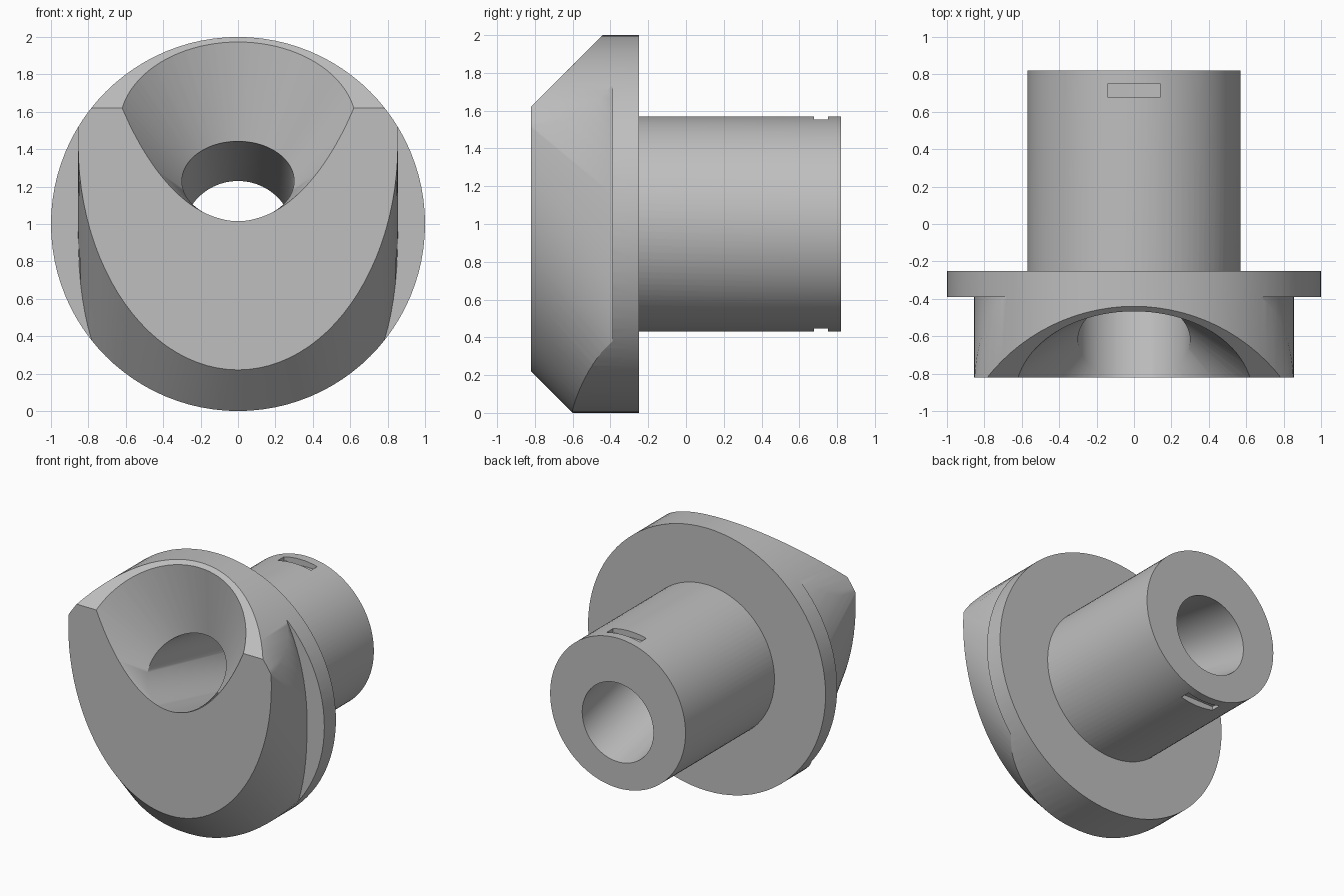
import bpy, bmesh, math
from mathutils import Vector

if "Cube" in bpy.data.objects:
    bpy.data.objects.remove(bpy.data.objects["Cube"])

SIDES = 96
UP = Vector((0, 0, 1))
TILT = Vector((0, 1, 1)).normalized()


def oval(y, z, rx, rz=None, up=UP, low_power=2):
    """Ring of points around (0, y, z); the lower half may be squarer."""
    rz = rz or rx
    points = []
    for i in range(SIDES):
        a = 2 * math.pi * i / SIDES
        c, s = math.cos(a), math.sin(a)
        if s < 0:
            e = 2 / low_power
            c = math.copysign(abs(c) ** e, c)
            s = -abs(s) ** e
        points.append(Vector((rx * c, y, z)) + up * (rz * s))
    return points


def finish(name, bm):
    bmesh.ops.recalc_face_normals(bm, faces=bm.faces)
    mesh = bpy.data.meshes.new(name)
    bm.to_mesh(mesh)
    bm.free()
    obj = bpy.data.objects.new(name, mesh)
    bpy.context.collection.objects.link(obj)
    return obj


def loft(name, rings, looped=False):
    """Skin a row of rings, capped at the ends or looped into a collar."""
    bm = bmesh.new()
    loops = [[bm.verts.new(p) for p in ring] for ring in rings]
    pairs = list(zip(loops, loops[1:]))
    if looped:
        pairs.append((loops[-1], loops[0]))
    else:
        bm.faces.new(loops[0])
        bm.faces.new(loops[-1])
    for a, b in pairs:
        for i in range(SIDES):
            j = (i + 1) % SIDES
            bm.faces.new((a[i], a[j], b[j], b[i]))
    bmesh.ops.triangulate(bm, faces=[f for f in bm.faces if len(f.verts) == 4])
    return finish(name, bm)


def block(name, center, size, turn=0):
    bm = bmesh.new()
    bmesh.ops.create_cube(bm, size=1)
    for v in bm.verts:
        v.co = Vector([v.co[k] * size[k] for k in range(3)])
    obj = finish(name, bm)
    obj.location = center
    obj.rotation_euler.x = turn
    return obj


def combine(target, tool, operation):
    mod = target.modifiers.new(tool.name, "BOOLEAN")
    mod.operation, mod.object, mod.solver = operation, tool, "EXACT"
    bpy.context.view_layer.update()
    bpy.context.view_layer.objects.active = target
    bpy.ops.object.modifier_apply(modifier=mod.name)
    bpy.data.objects.remove(tool)


FRONT, STEP, BACK, END = -0.82, -0.39, -0.25, 0.82

# Round head and flange blank
body = loft("flanged_nozzle", [oval(FRONT, 1, 1), oval(BACK, 1, 1)])


# Slanted oval outline of the head, cut away down to the flange
def outline(y):
    back = (y - FRONT) / (STEP - FRONT)
    return oval(y, 1.43 - 0.43 * back, 0.855, 1.21, low_power=2 + 0.45 * max(back, 0))


collar = loft("head_trim", [
    outline(STEP), outline(FRONT), outline(FRONT - 0.05),
    oval(FRONT - 0.05, 1, 3.5), oval(STEP, 1, 3.5)], looped=True)
combine(body, collar, "DIFFERENCE")

# Sloping flat across the top of the head
slope = block("top_slope", Vector((0, FRONT, 1.62)) + Vector((0, -1, 1)).normalized(),
              (4, 4, 2), math.radians(45))
combine(body, slope, "DIFFERENCE")

# Rear stem
stem = loft("stem", [oval(BACK - 0.05, 1, 0.57), oval(END, 1, 0.57)])
combine(body, stem, "UNION")

# Funnel mouth leading into the falling bore
bore = loft("funnel_bore", [
    oval(-1.015, 1.625, 0.747, up=TILT), oval(-0.62, 1.23, 0.3, up=TILT),
    oval(END, 0.93, 0.3), oval(END + 0.1, 0.93, 0.3)])
combine(body, bore, "DIFFERENCE")

# Small slots at the top and bottom of the stem
for side in (1, -1):
    slot = block("stem_slot", (0, 0.715, 1 + side * 0.57), (0.28, 0.075, 0.09))
    combine(body, slot, "DIFFERENCE")

# Plain grey finish
grey = bpy.data.materials.new("plain_grey")
grey.use_nodes = True
color = (0.52, 0.52, 0.52, 1)
grey.diffuse_color = color
grey.node_tree.nodes["Principled BSDF"].inputs["Base Color"].default_value = color
body.data.materials.clear()
body.data.materials.append(grey)
for face in body.data.polygons:
    face.material_index = 0

bpy.ops.object.select_all(action="DESELECT")
body.select_set(True)
bpy.context.view_layer.objects.active = body
bpy.ops.object.shade_smooth_by_angle(angle=math.radians(30))
